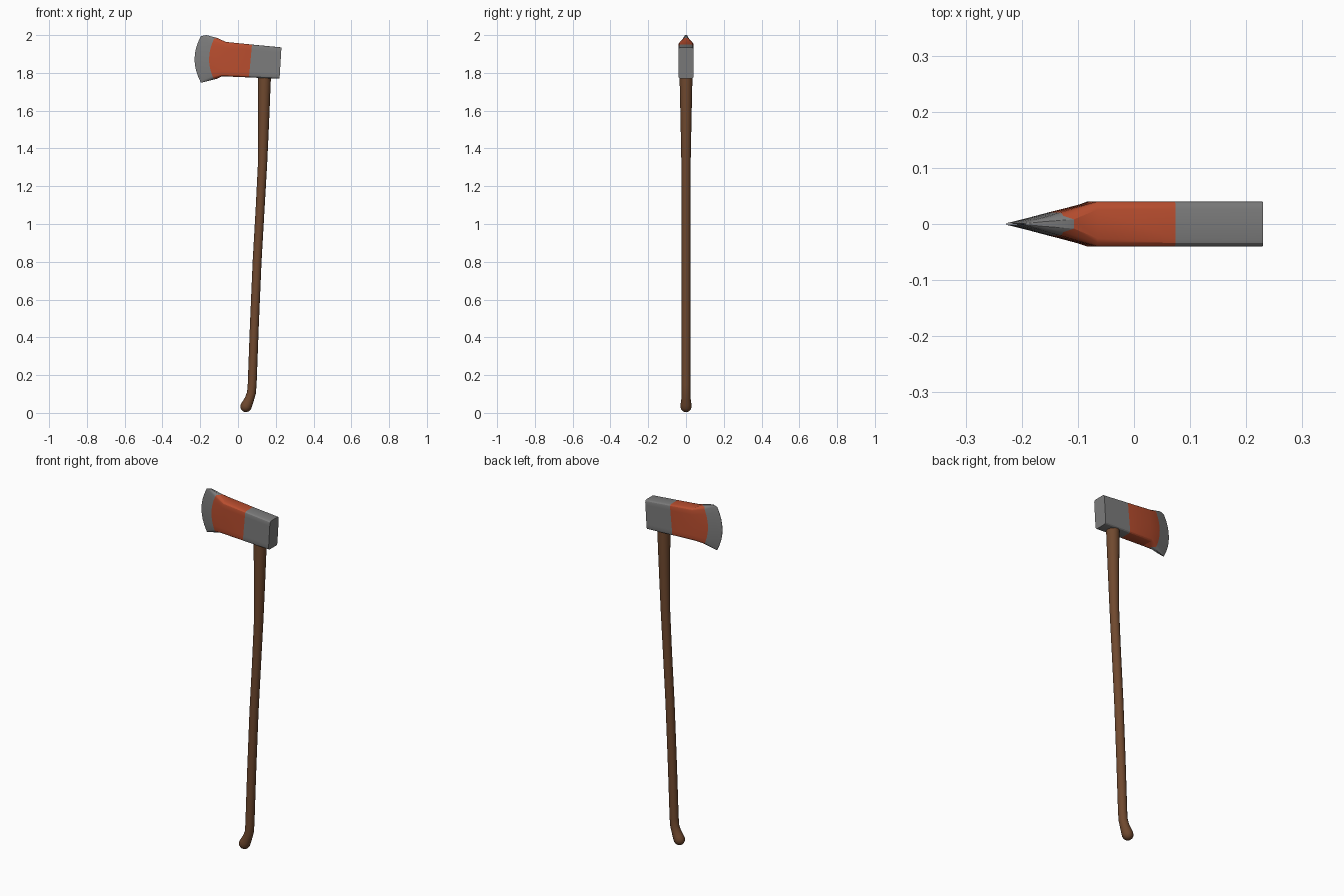
import bpy, bmesh, math
from mathutils import Vector

if "Cube" in bpy.data.objects:
    bpy.data.objects.remove(bpy.data.objects["Cube"])


def material(name, rgb):
    m = bpy.data.materials.new(name)
    m.diffuse_color = (*rgb, 1)
    m.use_nodes = True
    m.node_tree.nodes["Principled BSDF"].inputs["Base Color"].default_value = m.diffuse_color
    return m


steel = material("steel grey", (0.20, 0.20, 0.20))
red = material("painted red", (0.48, 0.075, 0.028))
wood = material("brown wood", (0.16, 0.066, 0.028))


def loft(name, rings, mats, index_rule, angle):
    """Skin closed rings of points, cap both ends, colour each span by rule."""
    bm = bmesh.new()
    vr = [[bm.verts.new(p) for p in ring] for ring in rings]
    n = len(vr[0])
    for s in range(len(vr) - 1):
        for i in range(n):
            j = (i + 1) % n
            f = bm.faces.new((vr[s][i], vr[s][j], vr[s + 1][j], vr[s + 1][i]))
            f.material_index = index_rule(s)
    bm.faces.new(vr[0]).material_index = index_rule(0)
    bm.faces.new(vr[-1]).material_index = index_rule(len(vr) - 2)
    bmesh.ops.recalc_face_normals(bm, faces=bm.faces[:])
    mesh = bpy.data.meshes.new(name)
    bm.to_mesh(mesh)
    bm.free()
    for m in mats:
        mesh.materials.append(m)
    ob = bpy.data.objects.new(name, mesh)
    bpy.context.collection.objects.link(ob)
    bpy.ops.object.select_all(action='DESELECT')
    bpy.context.view_layer.objects.active = ob
    ob.select_set(True)
    bpy.ops.object.shade_smooth_by_angle(angle=math.radians(angle))
    return ob


# Axe head: rounded-rectangle sections from cutting edge to butt
def head_ring(xm, lean, bulge, top, bot, w, b, cap_shift):
    mid, hh = (top + bot) / 2, (top - bot) / 2
    by = min(b, w * 0.6)
    half = [(w, -hh + b + (2 * hh - 2 * b) * i / 8) for i in range(9)]
    for a in (30, 60, 90):
        c, s = math.cos(math.radians(a)), math.sin(math.radians(a))
        half.append((w - by + by * c, hh - b + b * s))
        half.insert(0, (w - by + by * c, -hh + b - b * s))
    outline = half + [(-y, z) for y, z in reversed(half)]
    pts = []
    for y, z in outline:
        v = z / hh
        x = xm + lean * v + bulge * v * v
        if abs(v) > 0.999:
            x += cap_shift
        pts.append((x, y, mid + z))
    return pts


# x at middle, lean, bulge, top, bottom, half width, bevel, shift of cap faces
stations = [
    (-0.230, 0.000, 0.034, 1.995, 1.748, 0.0008, 0.004, 0),
    (-0.195, 0.004, 0.024, 2.000, 1.753, 0.0093, 0.012, 0),
    (-0.153, 0.002, 0.026, 1.984, 1.769, 0.0205, 0.014, 0.018),
    (-0.075, 0.010, 0.000, 1.964, 1.782, 0.040, 0.014, 0),
    (0.066, 0.008, 0.000, 1.950, 1.776, 0.040, 0.013, 0),
    (0.225, 0.005, 0.000, 1.935, 1.769, 0.040, 0.012, 0),
]
loft("axe_head", [head_ring(*s) for s in stations], [steel, red],
     lambda s: 1 if s in (2, 3) else 0, 25)

# Handle: round tube of varying radius along a gently curved path (x, z, radius)
path = [(0.140, 1.86, 0.034), (0.140, 1.77, 0.034), (0.136, 1.55, 0.029),
        (0.130, 1.32, 0.0245), (0.117, 1.08, 0.0235), (0.101, 0.80, 0.0235),
        (0.086, 0.45, 0.0235), (0.075, 0.15, 0.0235), (0.071, 0.105, 0.0235),
        (0.060, 0.072, 0.025), (0.050, 0.050, 0.028), (0.042, 0.034, 0.030)]
# rounded end of the grip
ex, ez, er = path[-1]
dx, dz = -0.40, -0.92
for a in (30, 55, 75, 87):
    t = er * math.sin(math.radians(a))
    path.append((ex + dx * t, ez + dz * t, er * math.cos(math.radians(a))))

rings = []
for i, (x, z, r) in enumerate(path):
    p, q = path[max(i - 1, 0)], path[min(i + 1, len(path) - 1)]
    t = Vector((q[0] - p[0], 0, q[1] - p[1])).normalized()
    side = Vector((0, 1, 0))
    out = t.cross(side)
    rings.append([Vector((x, 0, z)) + r * (math.cos(a) * out + math.sin(a) * side)
                  for a in (2 * math.pi * k / 20 for k in range(20))])
loft("handle", rings, [wood], lambda s: 0, 50)
